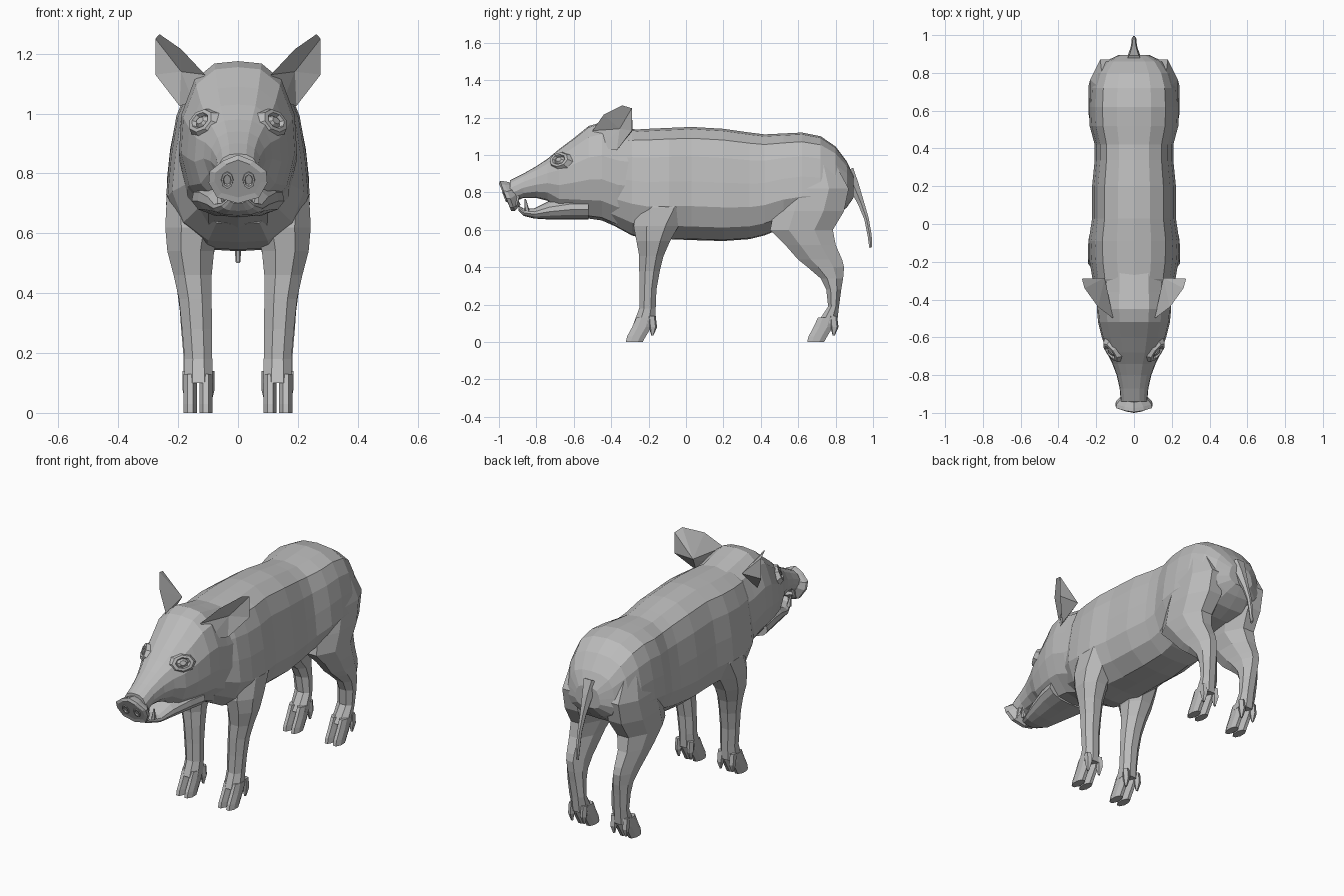
import bpy, bmesh, math
from mathutils import Vector

hide = bpy.data.materials.new("grey hide")
hide.diffuse_color = (0.5, 0.5, 0.5, 1)


def finish(name, bm, mirror):
    bmesh.ops.recalc_face_normals(bm, faces=bm.faces)
    me = bpy.data.meshes.new(name)
    bm.to_mesh(me)
    bm.free()
    me.materials.append(hide)
    ob = bpy.data.objects.new(name, me)
    bpy.context.collection.objects.link(ob)
    if mirror:
        ob.modifiers.new("Mirror", 'MIRROR').use_mirror_merge = False
    return ob


def loft(name, rings, mirror=False):
    """Skin a list of equal-length point rings and cap both ends."""
    bm = bmesh.new()
    rows = [[bm.verts.new(p) for p in r] for r in rings]
    n = len(rows[0])
    for a, b in zip(rows, rows[1:]):
        for i in range(n):
            j = (i + 1) % n
            bm.faces.new((a[i], a[j], b[j], b[i]))
    bm.faces.new(rows[0])
    bm.faces.new(rows[-1])
    return finish(name, bm, mirror)


def section(half, y, zb, zt, w, lean=0):
    """Symmetric cross-section across the body from a half outline."""
    full = half + [(-x, f) for x, f in half[-2:0:-1]]
    return [(x * w, y + lean * (f - 0.5), zb + (zt - zb) * f) for x, f in full]


def slab(z, y0, y1, x0, x1, n=8):
    """Horizontal limb cross-section with chamfered corners."""
    cx, cy, rx, ry = (x0 + x1) / 2, (y0 + y1) / 2, (x1 - x0) / 2, (y1 - y0) / 2
    k = 1 / math.cos(math.pi / n)
    return [(cx + rx * k * math.cos(a), cy + ry * k * math.sin(a), z)
            for a in [2 * math.pi * (i + 0.5) / n for i in range(n)]]


def socket(name, centre, normal, ru, rv, steps):
    """Oval stepped detail facing along a normal."""
    c, nrm = Vector(centre), Vector(normal).normalized()
    u = nrm.cross(Vector((0, 0, 1))).normalized()
    v = u.cross(nrm)
    rings = []
    for r, h in steps:
        rings.append([c + nrm * h + u * ru * r * math.cos(a) + v * rv * r * math.sin(a)
                      for a in [math.pi * i / 4 for i in range(8)]])
    loft(name, rings, True)


# Torso, wider towards the belly
TORSO = [(0, 1), (.38, .98), (.7, .9), (.86, .74), (.95, .52), (1, .3), (.82, .12), (.45, .01), (0, 0)]
loft("torso", [section(TORSO, *r) for r in [
    (-.40, .63, 1.10, .16), (-.29, .57, 1.135, .22), (-.20, .545, 1.14, .235),
    (-.09, .55, 1.145, .24), (.03, .545, 1.15, .222), (.2, .54, 1.14, .222),
    (.34, .55, 1.12, .208), (.42, .57, 1.11, .208), (.52, .61, 1.115, .235),
    (.62, .63, 1.12, .238), (.72, .64, 1.10, .232), (.80, .67, 1.045, .205),
    (.86, .72, .965, .155), (.895, .77, .89, .08)]])

# Skull, cheeks and upper muzzle
HEAD = [(0, 1), (.4, .985), (.74, .88), (.96, .66), (1, .42), (.86, .2), (.5, .03), (0, 0)]
loft("head", [section(HEAD, *r) for r in [
    (-.24, .62, 1.13, .19), (-.36, .61, 1.155, .195), (-.45, .65, 1.175, .197),
    (-.52, .66, 1.155, .19), (-.60, .68, 1.09, .17), (-.68, .70, 1.03, .145),
    (-.74, .755, .98, .115), (-.80, .77, .94, .092), (-.87, .77, .90, .076),
    (-.94, .74, .865, .07)]])

# Lower jaw, left open below the muzzle
loft("lower_jaw", [section(HEAD, *r) for r in [
    (-.52, .655, .78, .155), (-.62, .655, .78, .135), (-.73, .655, .755, .105),
    (-.81, .66, .715, .083), (-.87, .675, .715, .055), (-.895, .70, .73, .03)]])

# Flared snout disc, tilted so that its top leads
SNOUT = [(0, 1), (.5, .88), (.95, .66), (.98, .42), (.7, .12), (0, 0)]
loft("snout", [section(SNOUT, *r, -.06) for r in [
    (-.915, .735, .855, .07), (-.945, .70, .86, .098), (-.965, .70, .862, .1),
    (-.97, .72, .845, .08)]])
socket("nostril", (.036, -.969, .778), (0, -.93, -.37), .02, .03,
       [(1.1, -.01), (1, .005), (.7, .005), (.5, -.006)])

# Eyes with raised lids
socket("eye", (.119, -.675, .972), (.72, -.55, .42), .06, .042,
       [(1.3, -.015), (1.0, .010), (.7, .012), (.55, .0), (.3, .012)])

# Tusks and upper teeth
for name, y, x, z0, z1, r in (("tusk", -.85, .058, .70, .765, .012),
                              ("upper_tooth", -.90, .05, .78, .725, .012)):
    loft(name, [slab(z0, y - r, y + r, x - r, x + r, 5),
                slab(z1, y - .012, y - .006, x + .006, x + .012, 5)], True)

# Ears: a shared rim, hollow in front and bulging behind
bm = bmesh.new()
rim = [bm.verts.new(p) for p in [
    (.11, -.50, 1.13), (.19, -.44, 1.215), (.262, -.34, 1.265), (.276, -.29, 1.25),
    (.276, -.29, 1.13), (.195, -.37, 1.025), (.15, -.46, 1.04)]]
for apex in ((.19, -.355, 1.14), (.155, -.285, 1.13)):
    c = bm.verts.new(apex)
    for i in range(7):
        bm.faces.new((rim[i], rim[(i + 1) % 7], c))
finish("ear", bm, True)

# Legs: z, back-to-front range, inner and outer sides
loft("front_leg", [slab(*r) for r in [
    (.86, -.20, -.04, .12, .205), (.72, -.26, .02, .08, .238), (.62, -.28, -.04, .06, .243),
    (.54, -.265, -.085, .08, .236), (.46, -.25, -.12, .088, .215), (.38, -.25, -.14, .088, .197),
    (.28, -.248, -.158, .087, .187), (.18, -.25, -.162, .086, .178),
    (.10, -.28, -.165, .084, .181)]], True)
loft("hind_leg", [slab(*r) for r in [
    (.95, .58, .80, .10, .20), (.82, .51, .87, .05, .232), (.70, .47, .845, .035, .24),
    (.60, .45, .785, .06, .235), (.52, .53, .80, .085, .225), (.44, .60, .835, .095, .208),
    (.40, .65, .845, .097, .202), (.34, .72, .84, .095, .194), (.28, .75, .83, .092, .19),
    (.19, .76, .818, .088, .182), (.10, .70, .808, .084, .181)]], True)

# Cloven feet and dewclaws, the same front and back
for name, dy in (("front", 0), ("hind", .97)):
    for side, x0, x1 in (("inner", .085, .129), ("outer", .137, .182)):
        loft(f"{name}_{side}_toe", [slab(z, y0 + dy, y1 + dy, x0, x1) for z, y0, y1 in [
            (.13, -.265, -.175), (.08, -.288, -.185), (.03, -.315, -.215), (0, -.322, -.232)]], True)
        m = (x0 + x1) / 2 + (.012 if side == "outer" else -.012)
        loft(f"{name}_{side}_dewclaw", [slab(z, y0 + dy, y1 + dy, m - w, m + w, 5) for z, y0, y1, w in [
            (.14, -.20, -.165, .014), (.08, -.195, -.158, .014), (.035, -.185, -.175, .005)]], True)

# Hanging tail, tapering to the tip
tail = [(.85, .91, .05, .05), (.895, .84, .032, .03), (.935, .745, .018, .018),
        (.965, .66, .013, .013), (.982, .57, .012, .012), (.988, .505, .008, .009)]
loft("tail", [[(w * math.cos(a), y + t * math.sin(a), z + .5 * t * math.sin(a))
               for a in [math.pi * i / 3 for i in range(6)]] for y, z, w, t in tail])
